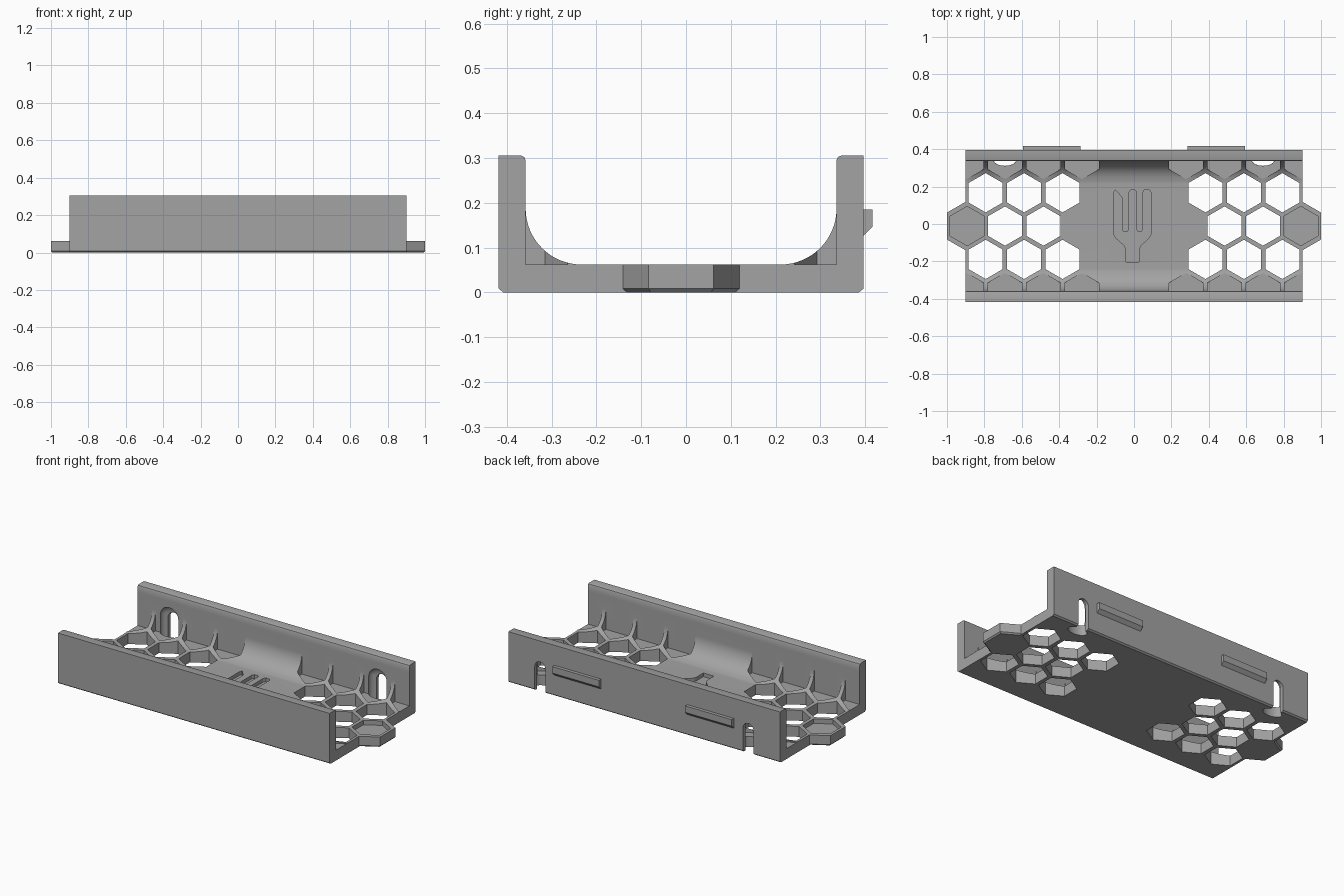
import bpy, bmesh
from math import pi, sin, cos
from mathutils import Matrix, Vector

cube = bpy.data.objects.get("Cube")
if cube:
    bpy.data.objects.remove(cube)

YC = -0.011                      # centre line of the tray
OUT, INN = 0.407, 0.347          # outer and inner wall distance from centre
FLOOR, TOP, LEN = 0.062, 0.305, 0.9
FIL = 0.125                      # fillet radius
PITCH, ROW, R = 0.2055, 0.178, 0.105

grey = bpy.data.materials.new("mid grey plastic")
grey.use_nodes = True
grey.diffuse_color = (0.37, 0.37, 0.37, 1)
grey.node_tree.nodes["Principled BSDF"].inputs["Base Color"].default_value = (0.37, 0.37, 0.37, 1)


def prism(bm, pts, vec):
    """Add a polygon swept along vec."""
    face = bm.faces.new([bm.verts.new(p) for p in pts])
    res = bmesh.ops.extrude_face_region(bm, geom=[face], use_keep_orig=True)
    moved = [g for g in res["geom"] if isinstance(g, bmesh.types.BMVert)]
    bmesh.ops.translate(bm, verts=moved, vec=vec)


def finish(bm, name):
    bmesh.ops.recalc_face_normals(bm, faces=bm.faces[:])
    mesh = bpy.data.meshes.new(name)
    bm.to_mesh(mesh)
    bm.free()
    mesh.materials.append(grey)
    obj = bpy.data.objects.new(name, mesh)
    bpy.context.collection.objects.link(obj)
    return obj


def combine(target, tool, operation):
    """Apply a boolean and discard the tool."""
    mod = target.modifiers.new(operation, 'BOOLEAN')
    mod.operation, mod.object, mod.solver = operation, tool, 'EXACT'
    bpy.context.view_layer.objects.active = target
    bpy.ops.object.modifier_apply(modifier=mod.name)
    bpy.data.objects.remove(tool)


def hexagon(x, y, r, z):
    return [Vector((x + r * cos(pi / 6 + k * pi / 3), y + r * sin(pi / 6 + k * pi / 3), z))
            for k in range(6)]


# Tray: U-shaped section with filleted inner corners
half = [(OUT - 0.01, 0), (OUT, 0.008), (OUT, TOP), (INN + 0.01, TOP),
        (INN + 0.003, TOP - 0.003), (INN, TOP - 0.01)]
half += [(INN - FIL + FIL * cos(a * pi / 32), FLOOR + FIL - FIL * sin(a * pi / 32))
         for a in range(17)]
section = half + [(-y, z) for y, z in reversed(half)]
bm = bmesh.new()
prism(bm, [(-LEN, YC + y, z) for y, z in section], (2 * LEN, 0, 0))
tray = finish(bm, "tray")

# Hexagonal end tabs with a chamfered underside
for side in (-1, 1):
    bm = bmesh.new()
    prism(bm, hexagon(side * 0.875, YC, 0.125 / cos(pi / 6), 0), (0, 0, FLOOR))
    low = [e for e in bm.edges if all(v.co.z < 0.001 for v in e.verts)]
    bmesh.ops.bevel(bm, geom=low, offset=0.008, segments=1, affect='EDGES')
    combine(tray, finish(bm, "end_tab"), 'UNION')

# Honeycomb: through holes, pockets in the tabs, and cells cut into the fillets
bm = bmesh.new()
for side in (-1, 1):
    for k in range(3):
        for row in (-1, 1):
            prism(bm, hexagon(side * (0.382 + k * PITCH), YC + row * ROW, R, -0.1), (0, 0, 0.5))
    for k in range(2):
        prism(bm, hexagon(side * (0.484 + k * PITCH), YC, R, -0.1), (0, 0, 0.5))
    prism(bm, hexagon(side * 0.892, YC, R, 0.035), (0, 0, 0.4))
    for k in range(4):
        for row in (-2, 2):
            cell = hexagon(side * (0.279 + k * PITCH), YC + row * ROW, R, FLOOR)
            for p in cell:
                p.y = min(max(p.y, YC - INN), YC + INN)
            prism(bm, cell, (0, 0, 0.2))
combine(tray, finish(bm, "honeycomb_cutter"), 'DIFFERENCE')

# Fork emblem sunk into the floor
fork = [(-0.107, 0.17), (-0.1, 0.183), (-0.075, 0.155), (-0.065, 0.14), (-0.065, -0.03),
        (-0.057, -0.042), (-0.035, -0.042), (-0.027, -0.03), (-0.027, 0.17), (-0.018, 0.183),
        (0.005, 0.183), (0.013, 0.17), (0.013, -0.03), (0.021, -0.042), (0.04, -0.042),
        (0.048, -0.03), (0.048, 0.17), (0.056, 0.183), (0.082, 0.183), (0.09, 0.17),
        (0.09, -0.055), (0.08, -0.075), (0.035, -0.115), (0.027, -0.135), (0.027, -0.203),
        (-0.043, -0.203), (-0.043, -0.135), (-0.052, -0.115), (-0.097, -0.075), (-0.107, -0.055)]
bm = bmesh.new()
prism(bm, [(x, y, 0.04) for x, y in fork], (0, 0, 0.1))
combine(tray, finish(bm, "fork_cutter"), 'DIFFERENCE')

# Mounting slots in the rear wall: wide rounded channel inside, narrow slot outside
for side in (-1, 1):
    x = side * 0.69
    bm = bmesh.new()
    bmesh.ops.create_uvsphere(bm, u_segments=32, v_segments=16, radius=0.062)
    stretch = [v for v in bm.verts if v.co.z < -0.001]
    for v in stretch:
        v.co.z = -0.3 + v.co.z
    bmesh.ops.transform(bm, verts=bm.verts[:],
                        matrix=Matrix.Translation((x, 0.345, 0.165)) @ Matrix.Diagonal((1, 0.55, 1, 1)))
    combine(tray, finish(bm, "channel_cutter"), 'DIFFERENCE')
    bm = bmesh.new()
    arch = [(x + 0.035 * cos(a * pi / 12), 0.34, 0.145 + 0.035 * sin(a * pi / 12)) for a in range(13)]
    prism(bm, arch + [(x - 0.035, 0.34, -0.1), (x + 0.035, 0.34, -0.1)], (0, 0.2, 0))
    combine(tray, finish(bm, "slot_cutter"), 'DIFFERENCE')

bpy.ops.object.select_all(action='DESELECT')
tray.select_set(True)
bpy.context.view_layer.objects.active = tray
bpy.ops.object.shade_smooth_by_angle(angle=pi / 6)

# Snap ridges on the back of the rear wall
for side, name in ((-1, "right_rear_ridge"), (1, "left_rear_ridge")):
    bm = bmesh.new()
    ridge = [(0.39, 0.185), (0.416, 0.185), (0.416, 0.146), (0.396, 0.126), (0.39, 0.126)]
    prism(bm, [(side * 0.44 - 0.154, y, z) for y, z in ridge], (0.308, 0, 0))
    finish(bm, name)
